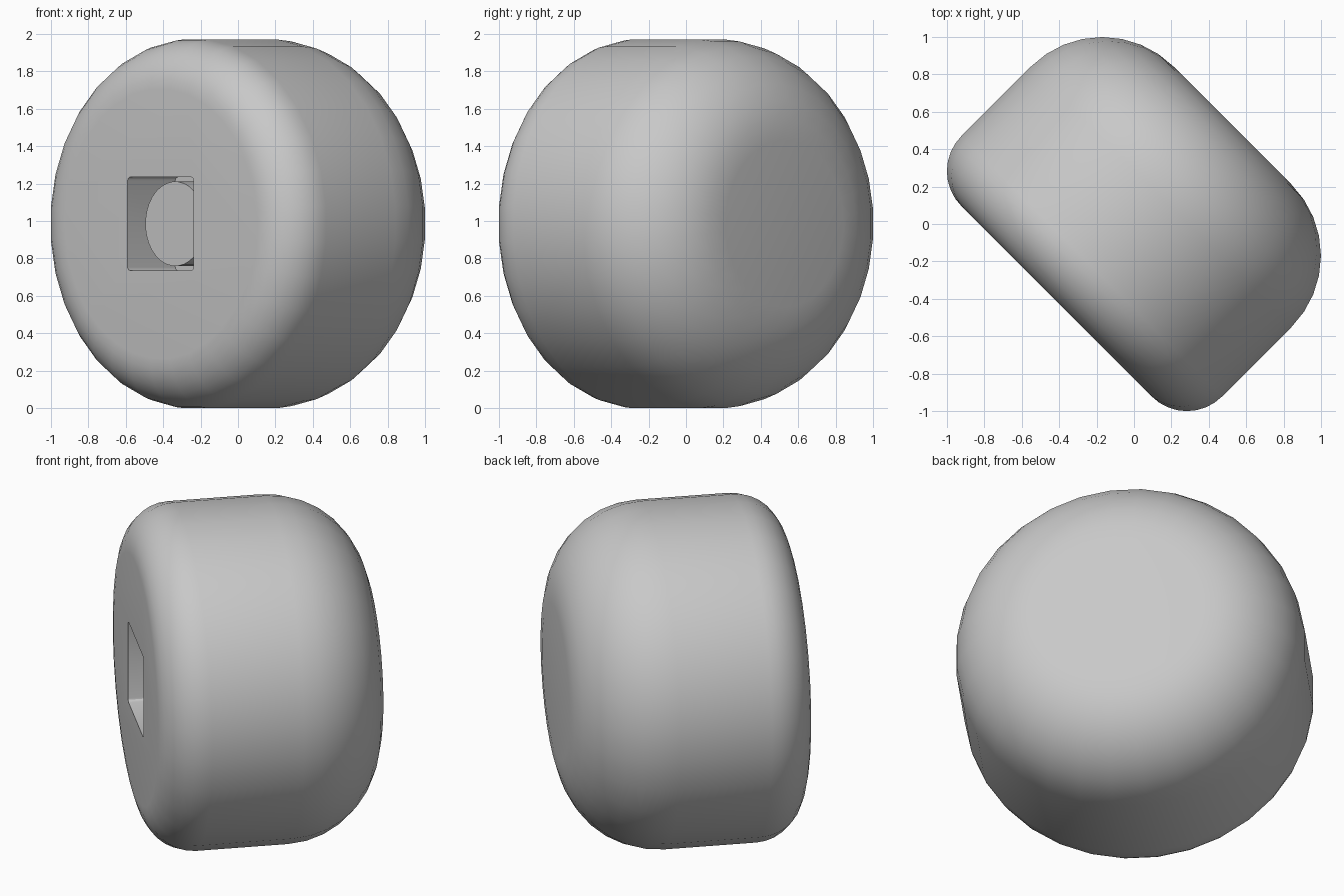
import bpy, bmesh
from math import sin, cos, pi, radians
from mathutils import Matrix, Vector

cube = bpy.data.objects.get("Cube")
if cube:
    bpy.data.objects.remove(cube)

SIDES = 32
RADIUS = 0.985
FRONT, BACK = -0.585, 0.745
FRONT_ROUND, BACK_ROUND = 0.265, 0.54
POCKET_DEPTH = 0.36

# Drum axis (local z) lies flat and points to the back left
s = 0.5 ** 0.5
axis, side = Vector((s, s, 0)), Vector((s, -s, 0))
placement = Matrix((side, axis.cross(side), axis)).transposed().to_4x4()
placement.translation = (0, 0, RADIUS)

grey = bpy.data.materials.new("plain grey")
grey.use_nodes = True
grey.diffuse_color = (0.58, 0.58, 0.58, 1)
grey.node_tree.nodes["Principled BSDF"].inputs["Base Color"].default_value = (0.58, 0.58, 0.58, 1)


def finish(name, bm):
    bmesh.ops.recalc_face_normals(bm, faces=bm.faces[:])
    mesh = bpy.data.meshes.new(name)
    bm.to_mesh(mesh)
    bm.free()
    obj = bpy.data.objects.new(name, mesh)
    obj.matrix_world = placement
    mesh.materials.append(grey)
    bpy.context.collection.objects.link(obj)
    return obj


def lathe(name, profile, sides):
    """Closed solid from (radius, height) rings, with a flat facet on top."""
    bm = bmesh.new()
    rings = []
    for r, h in profile:
        r /= cos(pi / sides)
        angles = [2 * pi * (i + 0.5) / sides for i in range(sides)]
        rings.append([bm.verts.new((r * cos(a), r * sin(a), h)) for a in angles])
    for low, high in zip(rings, rings[1:]):
        for i in range(sides):
            j = (i + 1) % sides
            bm.faces.new((low[i], low[j], high[j], high[i]))
    bm.faces.new(rings[0][::-1])
    bm.faces.new(rings[-1])
    return finish(name, bm)


def smooth(obj):
    bpy.ops.object.select_all(action='DESELECT')
    obj.select_set(True)
    bpy.context.view_layer.objects.active = obj
    bpy.ops.object.shade_smooth_by_angle(angle=radians(30))


def fillet(r, centre_height, start, steps=8):
    turns = [start + pi / 2 * i / steps for i in range(steps + 1)]
    return [(RADIUS - r + r * cos(a), centre_height + r * sin(a)) for a in turns]


# Drum with a tight front edge and a fuller back edge
profile = fillet(FRONT_ROUND, FRONT + FRONT_ROUND, -pi / 2)
profile += fillet(BACK_ROUND, BACK - BACK_ROUND, 0)
body = lathe("rounded_body", profile, SIDES)

# Square socket cut into the front face
bm = bmesh.new()
bmesh.ops.create_cube(bm, size=1)
bmesh.ops.scale(bm, vec=(0.5, 0.5, 2 * POCKET_DEPTH), verts=bm.verts)
bmesh.ops.translate(bm, vec=(0, 0, FRONT), verts=bm.verts)
corners = [e for e in bm.edges if abs(e.verts[0].co.z - e.verts[1].co.z) > 0.1]
bmesh.ops.bevel(bm, geom=corners, offset=0.02, segments=3, profile=0.5, affect='EDGES')
cutter = finish("socket_cutter", bm)
cutter.hide_render = True

cut = body.modifiers.new("socket", 'BOOLEAN')
cut.operation = 'DIFFERENCE'
cut.solver = 'EXACT'
cut.object = cutter
bpy.context.view_layer.objects.active = body
bpy.ops.object.modifier_apply(modifier=cut.name)
bpy.data.objects.remove(cutter)
smooth(body)

# Round post standing inside the socket
post = lathe("socket_post", [(0.225, FRONT + 0.11), (0.225, FRONT + POCKET_DEPTH + 0.01)], SIDES)
smooth(post)
